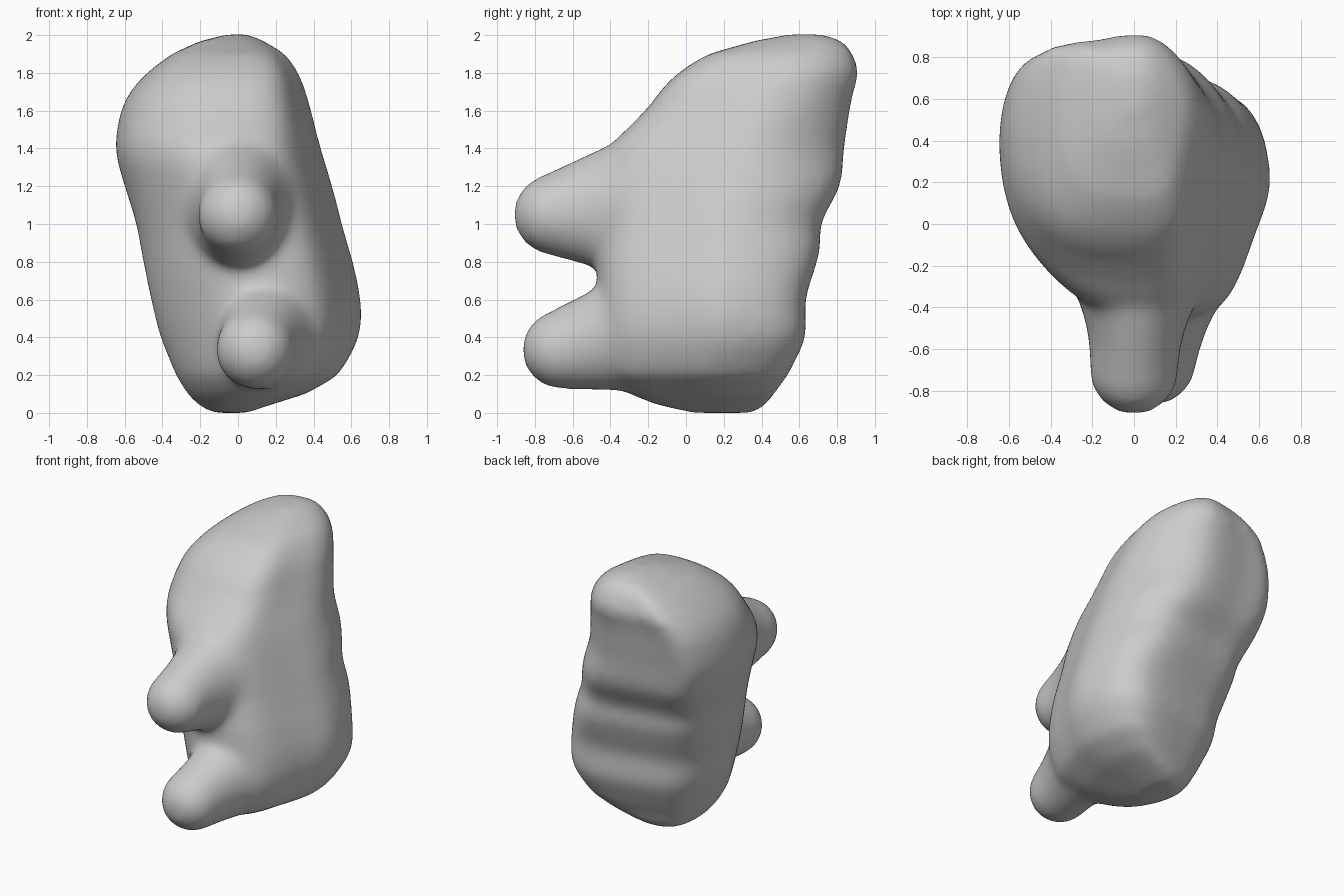
import bpy
import bmesh
from mathutils import Vector

if "Cube" in bpy.data.objects:
    bpy.data.objects.remove(bpy.data.objects["Cube"])

grey = bpy.data.materials.new("plain grey")
grey.use_nodes = True
colour = (0.6, 0.6, 0.6, 1)
grey.diffuse_color = colour
grey.node_tree.nodes["Principled BSDF"].inputs["Base Color"].default_value = colour

# Outlines of the body from above, in a unit box, front first, turning to +x
LOW = [(.5, 0), (.79, .08), (.94, .4), (1, .62), (.94, .88), (.77, 1),
       (.4, .96), (.13, .87), (0, .62), (.07, .35), (.27, .09)]
HIGH = [(.6, 0), (.81, .07), (.93, .33), (1, .6), (.91, .84), (.69, 1),
        (.34, .97), (.09, .92), (0, .66), (.07, .33), (.31, .08)]
TOP = [(.6, 0), (.85, .07), (.95, .33), (1, .6), (.91, .84), (.69, 1),
       (.34, .97), (.09, .92), (0, .64), (.05, .26), (.24, .05)]
# Body levels: z, left x, right x, front y, back y
LEVELS = [(0, -.14, .06, .02, .36), (.04, -.21, .17, -.15, .43),
          (.1, -.27, .36, -.3, .47), (.2, -.33, .53, -.44, .54),
          (.4, -.41, .64, -.47, .63), (.6, -.46, .65, -.47, .63),
          (.8, -.5, .61, -.47, .69), (.9, -.52, .58, -.46, .71),
          (1, -.54, .55, -.45, .71), (1.2, -.6, .5, -.45, .81),
          (1.4, -.65, .44, -.41, .83), (1.6, -.62, .39, -.22, .86),
          (1.7, -.57, .36, -.14, .88), (1.8, -.48, .32, -.04, .91),
          (1.9, -.35, .25, .12, .88), (1.97, -.2, .14, .36, .83),
          (2.005, -.06, .06, .53, .73)]
STEPS = 5


def spline(a, b, c, d, t):
    return (b * 2 + (c - a) * t + (a * 2 - b * 5 + c * 4 - d) * t * t
            + (b * 3 - a - c * 3 + d) * t ** 3) / 2


def section(bm, level):
    z, x0, x1, y0, y1 = level
    blend = min(1, max(0, (z - .6) / .8))
    crown = min(1, max(0, (z - 1.4) / .4))
    pts = [Vector(a).lerp(Vector(b), blend).lerp(Vector(c), crown)
           for a, b, c in zip(LOW, HIGH, TOP)]
    n = len(pts)
    ring = [spline(pts[i - 1], pts[i], pts[(i + 1) % n], pts[(i + 2) % n], s / STEPS)
            for i in range(n) for s in range(STEPS)]
    return [bm.verts.new((x0 + p.x * (x1 - x0), y0 + p.y * (y1 - y0), z)) for p in ring]


def knob(bm, tip, tip_r, base, base_r, base_width):
    # Overlapping balls that swell towards the body, more in height than in width
    for i in range(17):
        t = i / 16
        radius = tip_r + (base_r - tip_r) * t
        width = tip_r + (base_width - tip_r) * t * t
        verts = bmesh.ops.create_icosphere(bm, subdivisions=4, radius=radius)["verts"]
        bmesh.ops.scale(bm, verts=verts, vec=(width / radius, 1, 1))
        bmesh.ops.translate(bm, verts=verts, vec=Vector(tip).lerp(Vector(base), t))


# Lofted body
bm = bmesh.new()
rings = []
last = len(LEVELS) - 1
for i in range(last):
    near = [Vector(LEVELS[min(last, max(0, i + k))][1:]) for k in (-1, 0, 1, 2)]
    for s in range(3):
        t = s / 3
        z = LEVELS[i][0] + (LEVELS[i + 1][0] - LEVELS[i][0]) * t
        rings.append(section(bm, (z, *spline(*near, t))))
rings.append(section(bm, LEVELS[last]))
for low, high in zip(rings, rings[1:]):
    for j in range(len(low)):
        bm.faces.new((low[j - 1], low[j], high[j], high[j - 1]))
bm.faces.new(rings[0][::-1])
bm.faces.new(rings[-1])

# Two blunt knobs on the front, flaring into the body
knob(bm, (0, -.7, 1.05), .215, (.02, -.1, 1.1), .42, .36)
knob(bm, (.09, -.66, .335), .21, (.18, -.1, .46), .35, .34)

mesh = bpy.data.meshes.new("rounded_body")
bm.to_mesh(mesh)
bm.free()
body = bpy.data.objects.new("rounded_body", mesh)
bpy.context.collection.objects.link(body)
mesh.materials.append(grey)

# Fuse and soften everything into one skin
remesh = body.modifiers.new("fuse", "REMESH")
remesh.mode = "VOXEL"
remesh.voxel_size = .025
remesh.use_smooth_shade = True
soften = body.modifiers.new("soften", "SMOOTH")
soften.factor = .5
soften.iterations = 26
